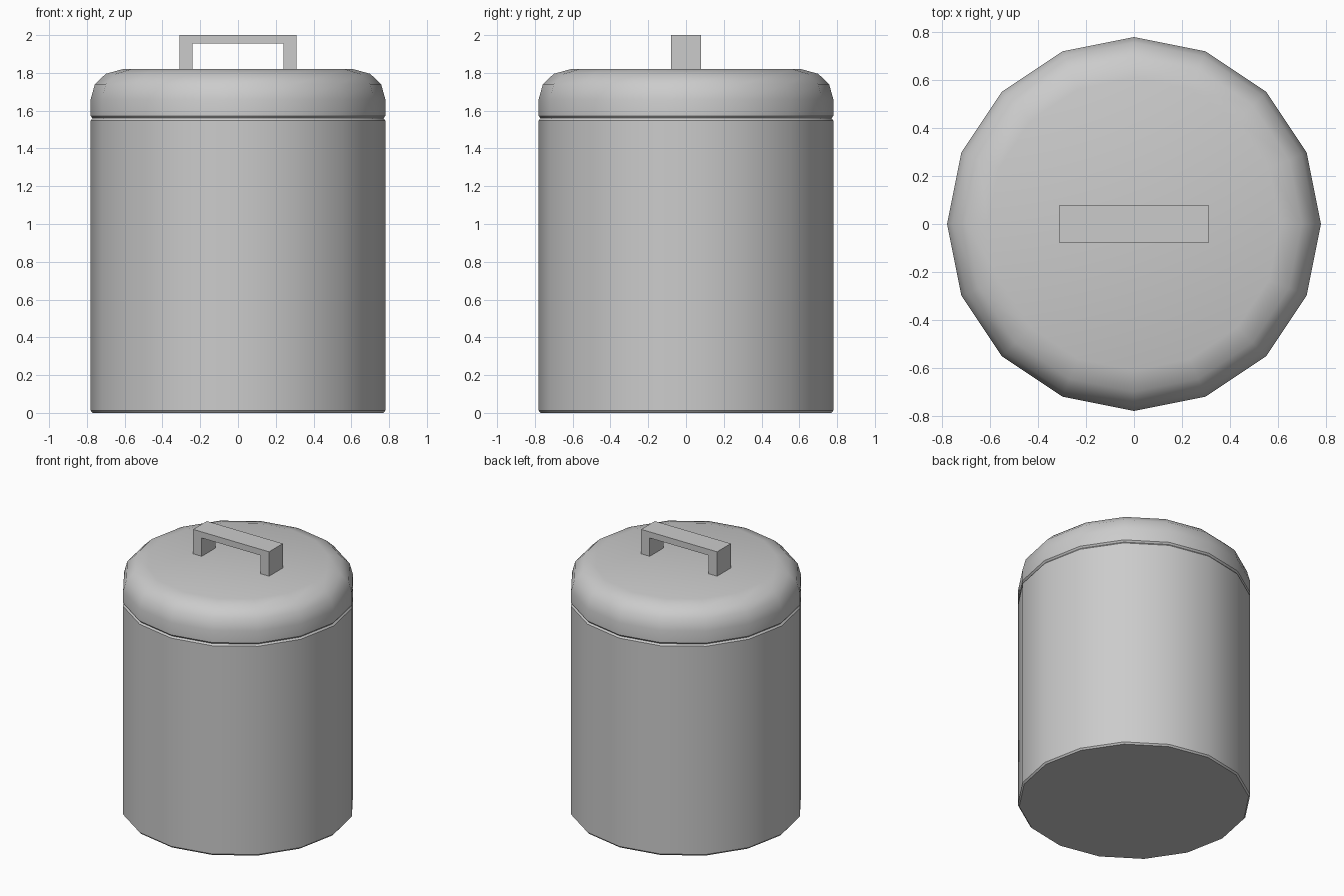
import bpy
import bmesh
import math

cube = bpy.data.objects.get("Cube")
if cube:
    bpy.data.objects.remove(cube, do_unlink=True)

SIDES = 16

metal = bpy.data.materials.new("grey metal")
metal.use_nodes = True
grey = (0.6, 0.6, 0.6, 1)
metal.diffuse_color = grey
metal.node_tree.nodes["Principled BSDF"].inputs["Base Color"].default_value = grey


def finish(name, bm):
    bmesh.ops.recalc_face_normals(bm, faces=bm.faces)
    mesh = bpy.data.meshes.new(name)
    bm.to_mesh(mesh)
    bm.free()
    mesh.materials.append(metal)
    obj = bpy.data.objects.new(name, mesh)
    bpy.context.collection.objects.link(obj)
    return obj


def turned(name, profile):
    """Closed solid from (radius, height) points, bottom to top."""
    bm = bmesh.new()
    rings = []
    for r, z in profile:
        angles = [math.tau * i / SIDES for i in range(SIDES)]
        rings.append([bm.verts.new((r * math.cos(a), r * math.sin(a), z)) for a in angles])
    for low, high in zip(rings, rings[1:]):
        for i in range(SIDES):
            j = (i + 1) % SIDES
            bm.faces.new((low[i], low[j], high[j], high[i]))
    bm.faces.new(rings[0])
    bm.faces.new(rings[-1])
    obj = finish(name, bm)
    bpy.ops.object.select_all(action='DESELECT')
    obj.select_set(True)
    bpy.context.view_layer.objects.active = obj
    bpy.ops.object.shade_smooth_by_angle(angle=math.radians(35))
    return obj


# Can body with slightly eased rims
turned("can_body", [(0.77, 0), (0.78, 0.012), (0.78, 1.548), (0.77, 1.56)])

# Domed lid with a flat top
turned("lid", [(0.77, 1.56), (0.78, 1.572), (0.78, 1.66), (0.758, 1.74),
               (0.70, 1.795), (0.61, 1.82)])

# Bracket handle: an arch outline extruded along y
outline = [(-0.31, 1.815), (-0.31, 2), (0.31, 2), (0.31, 1.815),
           (0.24, 1.815), (0.24, 1.955), (-0.24, 1.955), (-0.24, 1.815)]
bm = bmesh.new()
face = bm.faces.new([bm.verts.new((x, -0.08, z)) for x, z in outline])
side = bmesh.ops.extrude_face_region(bm, geom=[face])["geom"]
bmesh.ops.translate(bm, vec=(0, 0.16, 0),
                    verts=[v for v in side if isinstance(v, bmesh.types.BMVert)])
finish("handle", bm)
